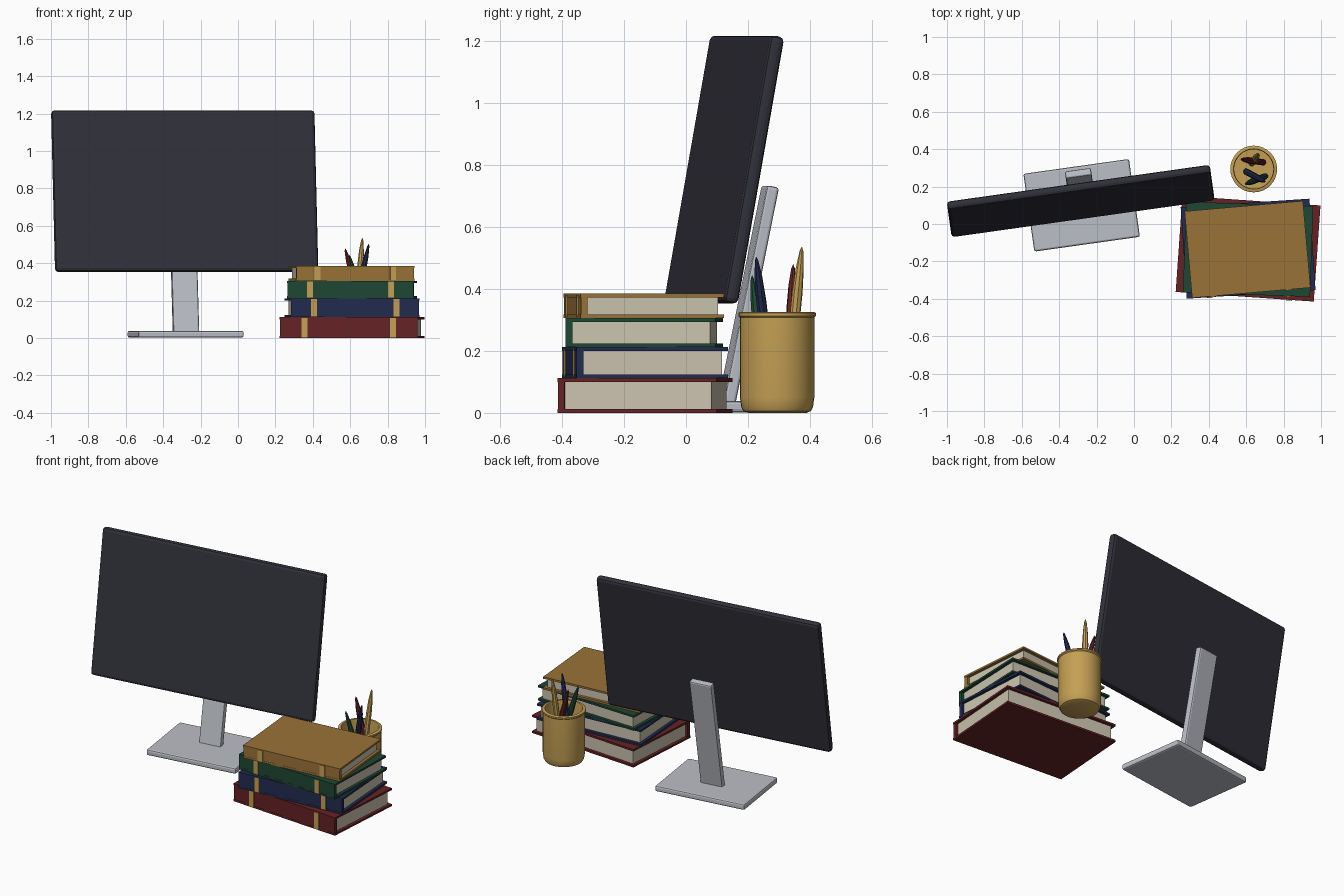
import bpy, bmesh
from math import radians, sin, cos, tau
from mathutils import Matrix, Vector

if "Cube" in bpy.data.objects:
    bpy.data.objects.remove(bpy.data.objects["Cube"], do_unlink=True)


def material(name, r, g, b):
    m = bpy.data.materials.new(name)
    m.use_nodes = True
    m.diffuse_color = (r, g, b, 1)
    m.node_tree.nodes["Principled BSDF"].inputs["Base Color"].default_value = (r, g, b, 1)
    return m


CHARCOAL = material("charcoal", 0.03, 0.03, 0.042)
SILVER = material("silver", 0.5, 0.52, 0.57)
RED = material("dark red", 0.13, 0.016, 0.018)
NAVY = material("navy blue", 0.016, 0.024, 0.08)
GREEN = material("dark green", 0.013, 0.062, 0.034)
OCHRE = material("ochre", 0.32, 0.17, 0.04)
GOLD = material("gold", 0.56, 0.35, 0.09)
PAPER = material("paper", 0.6, 0.55, 0.43)


def finish(bm, name, mat):
    bmesh.ops.recalc_face_normals(bm, faces=bm.faces)
    mesh = bpy.data.meshes.new(name)
    bm.to_mesh(mesh)
    bm.free()
    mesh.materials.append(mat)
    obj = bpy.data.objects.new(name, mesh)
    bpy.context.collection.objects.link(obj)
    return obj


def box(name, size, centre, mat, frame, bevel=0, segments=1):
    """Box of the given size, centred in a placed frame."""
    bm = bmesh.new()
    bmesh.ops.create_cube(bm, size=1, matrix=Matrix.Translation(centre) @ Matrix.Diagonal((*size, 1)))
    obj = finish(bm, name, mat)
    obj.matrix_world = frame
    if bevel:
        mod = obj.modifiers.new("bevel", "BEVEL")
        mod.width, mod.segments = bevel, segments
    return obj


def lathe(name, profile, sides, mat, frame, angle):
    """Turn a (radius, height) profile about the local z axis."""
    bm = bmesh.new()
    rings = []
    for r, z in profile:
        if r == 0:
            rings.append([bm.verts.new((0, 0, z))] * sides)
        else:
            rings.append([bm.verts.new((r * cos(tau * i / sides), r * sin(tau * i / sides), z))
                          for i in range(sides)])
    for a, b in zip(rings, rings[1:]):
        for i in range(sides):
            j = (i + 1) % sides
            corners = dict.fromkeys((a[i], a[j], b[j], b[i]))
            bm.faces.new(list(corners))
    obj = finish(bm, name, mat)
    obj.matrix_world = frame
    bpy.ops.object.select_all(action="DESELECT")
    obj.select_set(True)
    bpy.context.view_layer.objects.active = obj
    bpy.ops.object.shade_smooth_by_angle(angle=radians(angle))
    return obj


def place(x, y, z, turn, lean=0):
    return (Matrix.Translation((x, y, z)) @ Matrix.Rotation(radians(turn), 4, "Z")
            @ Matrix.Rotation(radians(-lean), 4, "X"))


# Monitor: panel, leaning arm and foot plate
box("monitor_panel", (1.42, 0.046, 0.875), (0, 0, 0), CHARCOAL,
    place(-0.285, 0.123, 0.785, 8, 10), 0.017, 2)
box("stand_arm", (0.14, 0.04, 0.72), (0, 0, 0.36), SILVER,
    place(-0.278, 0.13, 0.025, 8, 11.5), 0.009, 2)
box("stand_foot", (0.57, 0.42, 0.036), (0, 0, 0.02), SILVER,
    place(-0.28, 0.1, 0, 8), 0.01, 2)


# Books: boards, spine, page block and two spine bands
def book(name, mat, length, depth, bottom, height, x, y, turn):
    frame = place(x, y, bottom, turn)
    board, spine, front = 0.012, 0.022, -depth / 2
    for side, z in (("lower", board / 2), ("upper", height - board / 2)):
        box(f"{name}_{side}_cover", (length, depth, board), (0, 0, z), mat, frame)
    box(f"{name}_spine", (length - 0.004, spine, height - board),
        (0, front + spine / 2 + 0.001, height / 2), mat, frame)
    box(f"{name}_pages", (length - 0.036, depth - spine - 0.018, height - 2 * board),
        (0, (spine - 0.018) / 2, height / 2), PAPER, frame)
    for side, sign in (("right", -1), ("left", 1)):
        box(f"{name}_{side}_band", (0.032, 0.006, height - 0.008),
            (sign * 0.32 * length, front - 0.001, height / 2), GOLD, frame)


book("red_book", RED, 0.74, 0.515, 0, 0.112, 0.61, -0.132, -4)
book("navy_book", NAVY, 0.69, 0.49, 0.112, 0.1, 0.61, -0.132, 3.8)
book("green_book", GREEN, 0.68, 0.485, 0.212, 0.094, 0.61, -0.135, -2)
book("ochre_book", OCHRE, 0.635, 0.465, 0.306, 0.079, 0.607, -0.136, 5)

# Pencil cup with a thin rim and rounded foot
cup_profile = [(0, 0), (0.095, 0), (0.109, 0.006), (0.116, 0.02), (0.12, 0.05), (0.12, 0.308),
               (0.125, 0.313), (0.125, 0.322), (0.121, 0.325), (0.108, 0.325), (0.105, 0.31),
               (0.105, 0.03), (0, 0.025)]
lathe("pencil_cup", cup_profile, 32, GOLD, place(0.64, 0.294, 0, 0), 40)


# Pencils leaning inside the cup
def pencil(name, mat, base, tip):
    base, tip = Vector(base), Vector(tip)
    axis = tip - base
    n = axis.length
    profile = [(0, 0), (0.017, 0), (0.017, n - 0.15), (0.013, n - 0.07), (0.006, n - 0.015), (0, n)]
    frame = Matrix.Translation(base) @ axis.to_track_quat("Z", "Y").to_matrix().to_4x4()
    lathe(name, profile, 8, mat, frame, 30)


pencil("red_pencil", RED, (0.69, 0.33, 0.04), (0.572, 0.346, 0.48))
pencil("gold_pencil", GOLD, (0.63, 0.325, 0.04), (0.665, 0.374, 0.537))
pencil("navy_pencil", NAVY, (0.6, 0.28, 0.04), (0.7, 0.226, 0.505))
pencil("green_pencil", GREEN, (0.7, 0.255, 0.04), (0.595, 0.213, 0.445))
